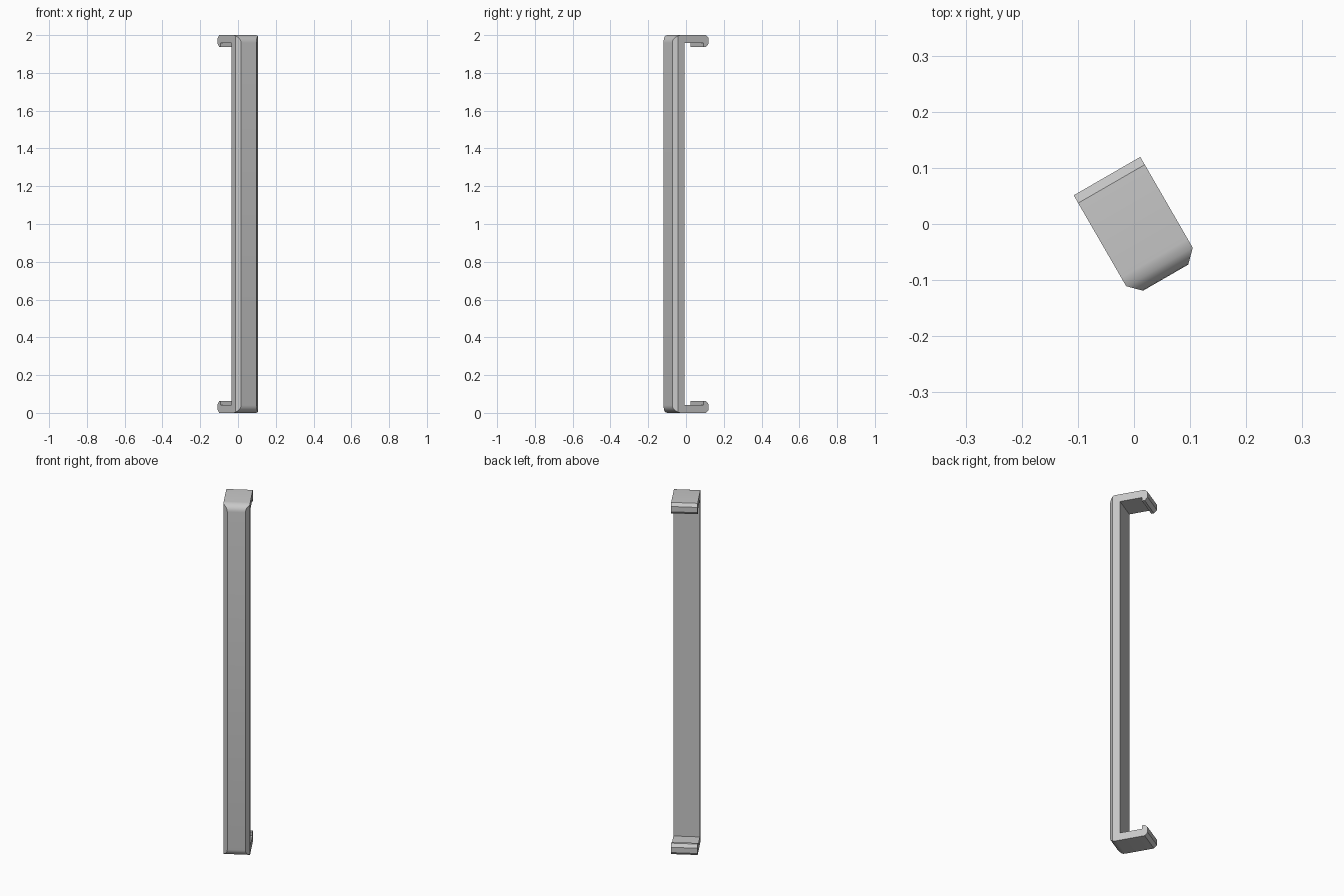
import bpy, bmesh, math
from mathutils import Vector, Matrix

cube = bpy.data.objects.get("Cube")
if cube:
    bpy.data.objects.remove(cube)

# Grey finish
grey = bpy.data.materials.new("light_grey")
grey.use_nodes = True
colour = (0.58, 0.58, 0.58, 1)
grey.diffuse_color = colour
grey.node_tree.nodes["Principled BSDF"].inputs["Base Color"].default_value = colour

# Main sizes: depth runs along local y, width along local x
HEIGHT, HALF_W, MID_X = 2.0, 0.0685, 0.001
FRONT, BACK, WALL = -0.111, 0.098, -0.049
ARM, LIP, LIP_IN = 0.042, 0.062, 0.068
RADIUS, HOOK_CUT, EDGE_CUT, STEPS = 0.04, 0.016, 0.022, 6

# Upper half of the side profile: rounded front corner, arm, hooked lip
upper = []
for i in range(STEPS + 1):
    a = math.pi / 2 * i / STEPS
    upper.append((FRONT + RADIUS * (1 - math.cos(a)),
                  HEIGHT - RADIUS * (1 - math.sin(a))))
upper += [(BACK - HOOK_CUT, HEIGHT), (BACK, HEIGHT - HOOK_CUT),
          (BACK, HEIGHT - LIP + HOOK_CUT), (BACK - HOOK_CUT, HEIGHT - LIP),
          (LIP_IN, HEIGHT - LIP), (LIP_IN, HEIGHT - ARM), (WALL, HEIGHT - ARM)]
profile = upper + [(y, HEIGHT - z) for y, z in reversed(upper)]

# Extrude the profile across the width
bm = bmesh.new()
face = bm.faces.new([bm.verts.new((MID_X - HALF_W, y, z)) for y, z in profile])
out = bmesh.ops.extrude_face_region(bm, geom=[face], use_keep_orig=True)
moved = [v for v in out["geom"] if isinstance(v, bmesh.types.BMVert)]
bmesh.ops.translate(bm, verts=moved, vec=(2 * HALF_W, 0, 0))

# Bevel both long front edges with a straight slice
for side in (-1, 1):
    cut = bmesh.ops.bisect_plane(
        bm, geom=bm.verts[:] + bm.edges[:] + bm.faces[:],
        plane_co=Vector((MID_X + side * HALF_W, FRONT + EDGE_CUT, 0)),
        plane_no=Vector((side, -1, 0)), clear_outer=True)
    rim = [e for e in cut["geom_cut"] if isinstance(e, bmesh.types.BMEdge)]
    bmesh.ops.holes_fill(bm, edges=rim, sides=0)
bmesh.ops.recalc_face_normals(bm, faces=bm.faces[:])

# Turn the whole piece about the vertical axis
bmesh.ops.transform(bm, matrix=Matrix.Rotation(math.radians(30), 4, "Z"), verts=bm.verts[:])
mesh = bpy.data.meshes.new("hooked_bar")
bm.to_mesh(mesh)
bm.free()
mesh.materials.append(grey)
bar = bpy.data.objects.new("hooked_bar", mesh)
bpy.context.collection.objects.link(bar)

# Smooth rounded corners, crisp edges elsewhere
bpy.ops.object.select_all(action="DESELECT")
bar.select_set(True)
bpy.context.view_layer.objects.active = bar
bpy.ops.object.shade_smooth_by_angle(angle=math.radians(30))
